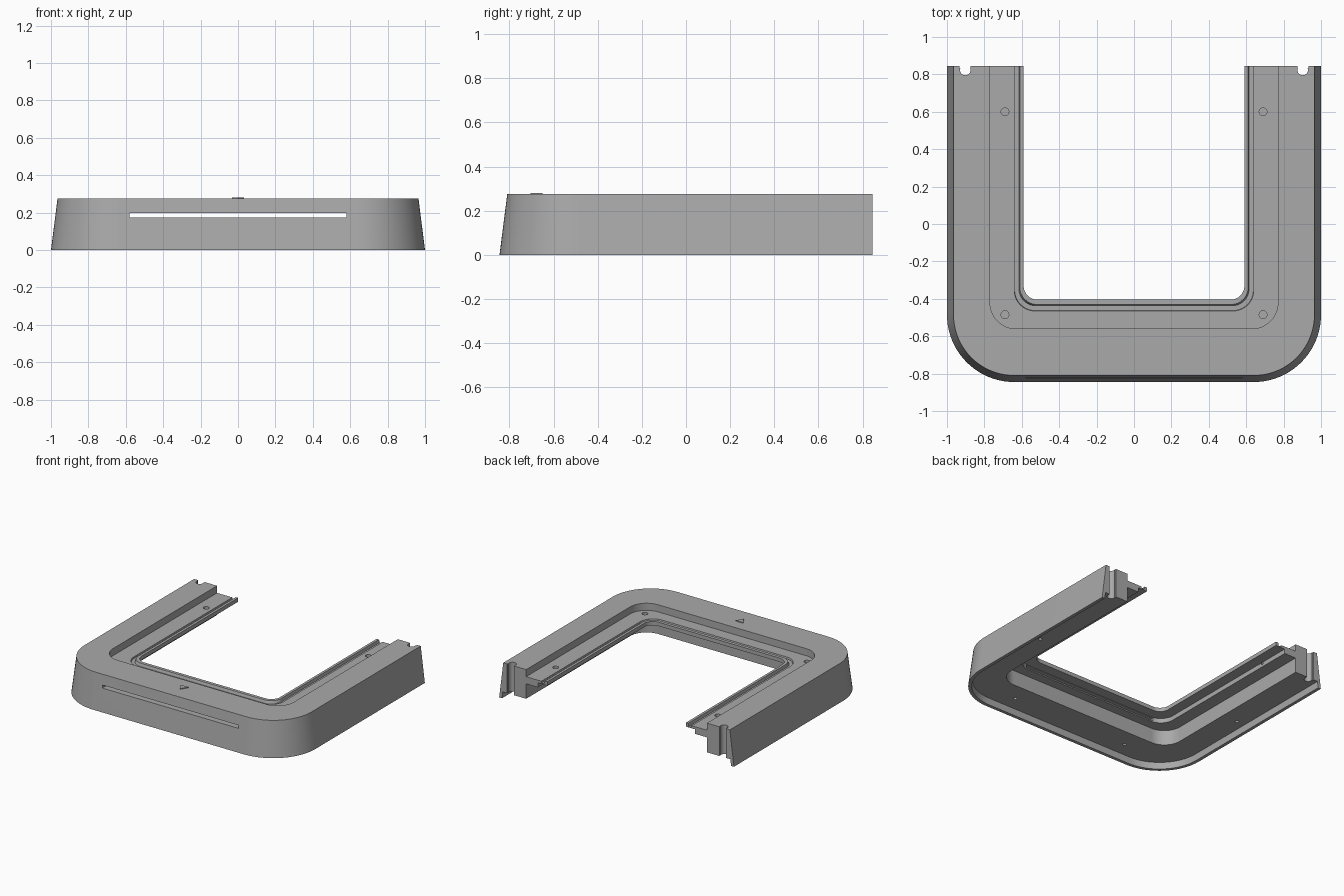
import bpy, bmesh, math
from mathutils import Matrix

cube = bpy.data.objects.get("Cube")
if cube:
    bpy.data.objects.remove(cube, do_unlink=True)

grey = bpy.data.materials.new("mid_grey")
grey.use_nodes = True
grey.diffuse_color = (0.4, 0.4, 0.4, 1)
grey.node_tree.nodes["Principled BSDF"].inputs["Base Color"].default_value = (0.4, 0.4, 0.4, 1)

BACK = 0.845
TOP = 0.275


def make_object(name, bm):
    bmesh.ops.recalc_face_normals(bm, faces=bm.faces[:])
    mesh = bpy.data.meshes.new(name)
    bm.to_mesh(mesh)
    bm.free()
    mesh.materials.append(grey)
    obj = bpy.data.objects.new(name, mesh)
    bpy.context.scene.collection.objects.link(obj)
    return obj


def u_path(x, front, radius, z, steps=20):
    """U-shaped line: right arm, rounded corner, then mirrored."""
    half = [(x, BACK, z)]
    for i in range(steps + 1):
        a = math.pi / 2 * i / steps
        half.append((x - radius + radius * math.cos(a),
                     front + radius - radius * math.sin(a), z))
    return half + [(-px, py, pz) for px, py, pz in reversed(half)]


# Frame section: half width, front edge, corner radius, height
section = [
    (1.0, -0.845, 0.36, 0),          # sloping outer wall
    (0.965, -0.81, 0.325, TOP),
    (0.77, -0.56, 0.14, TOP),        # step down to the ledge
    (0.77, -0.56, 0.14, 0.22),
    (0.64, -0.465, 0.11, 0.22),      # groove
    (0.638, -0.463, 0.11, 0.208),
    (0.615, -0.437, 0.09, 0.208),
    (0.61, -0.43, 0.09, 0.23),       # raised inner lip
    (0.59, -0.405, 0.075, 0.23),
    (0.59, -0.405, 0.075, 0.2),
    (0.67, -0.485, 0.11, 0.2),       # stepped underside
    (0.67, -0.485, 0.11, 0.165),
    (0.77, -0.56, 0.14, 0.165),
    (0.77, -0.56, 0.14, 0.05),       # recessed base
    (0.97, -0.815, 0.33, 0.05),
    (0.975, -0.82, 0.335, 0),
]
bm = bmesh.new()
rows = [[bm.verts.new(p) for p in u_path(*s)] for s in section]
for k, row in enumerate(rows):
    nxt = rows[(k + 1) % len(rows)]
    for i in range(len(row) - 1):
        bm.faces.new((row[i], row[i + 1], nxt[i + 1], nxt[i]))
for end in (0, -1):
    bm.faces.new([row[end] for row in rows])
frame = make_object("u_frame", bm)


def box(name, size, loc):
    bm = bmesh.new()
    bmesh.ops.create_cube(bm, size=1, matrix=Matrix.Translation(loc) @ Matrix.Diagonal((*size, 1)))
    return make_object(name, bm)


def cylinder(name, radius, x, y, low, high):
    bm = bmesh.new()
    bmesh.ops.create_cone(bm, cap_ends=True, segments=24, radius1=radius, radius2=radius,
                          depth=high - low, matrix=Matrix.Translation((x, y, (low + high) / 2)))
    return make_object(name, bm)


def cut(cutter):
    cutter.hide_render = True
    mod = frame.modifiers.new("cut", 'BOOLEAN')
    mod.operation = 'DIFFERENCE'
    mod.solver = 'EXACT'
    mod.object = cutter
    bpy.context.view_layer.objects.active = frame
    bpy.ops.object.modifier_apply(modifier=mod.name)
    bpy.data.objects.remove(cutter, do_unlink=True)


# Long slot through the front
cut(box("slot_cutter", (1.16, 0.7, 0.022), (0, -0.6, 0.186)))

for side in (-1, 1):
    # Keyed notches in the arm ends
    cut(cylinder("notch_cutter", 0.028, side * 0.902, 0.823, -0.1, 0.4))
    cut(box("notch_mouth_cutter", (0.058, 0.05, 0.5), (side * 0.904, 0.858, 0.15)))
    # Blind holes in the ledge
    for y in (0.6, -0.485):
        cut(cylinder("ledge_hole_cutter", 0.021, side * 0.69, y, 0.185, 0.3))
    # Small holes in the base
    for x, y in ((0.9, 0.05), (0.5, -0.7)):
        cut(cylinder("base_hole_cutter", 0.013, side * x, y, -0.02, 0.1))

# Small raised pointer on the front top
bm = bmesh.new()
base = [bm.verts.new((x, y, TOP - 0.002)) for x, y in ((-0.032, -0.65), (0.032, -0.65), (0, -0.705))]
tri = bm.faces.new(base)
lift = bmesh.ops.extrude_face_region(bm, geom=[tri])
for v in lift["geom"]:
    if isinstance(v, bmesh.types.BMVert):
        v.co.z = TOP + 0.006
make_object("pointer_mark", bm)

# Smooth curves, crisp edges
bpy.ops.object.select_all(action='DESELECT')
frame.select_set(True)
bpy.context.view_layer.objects.active = frame
bpy.ops.object.shade_smooth_by_angle(angle=math.radians(25))
